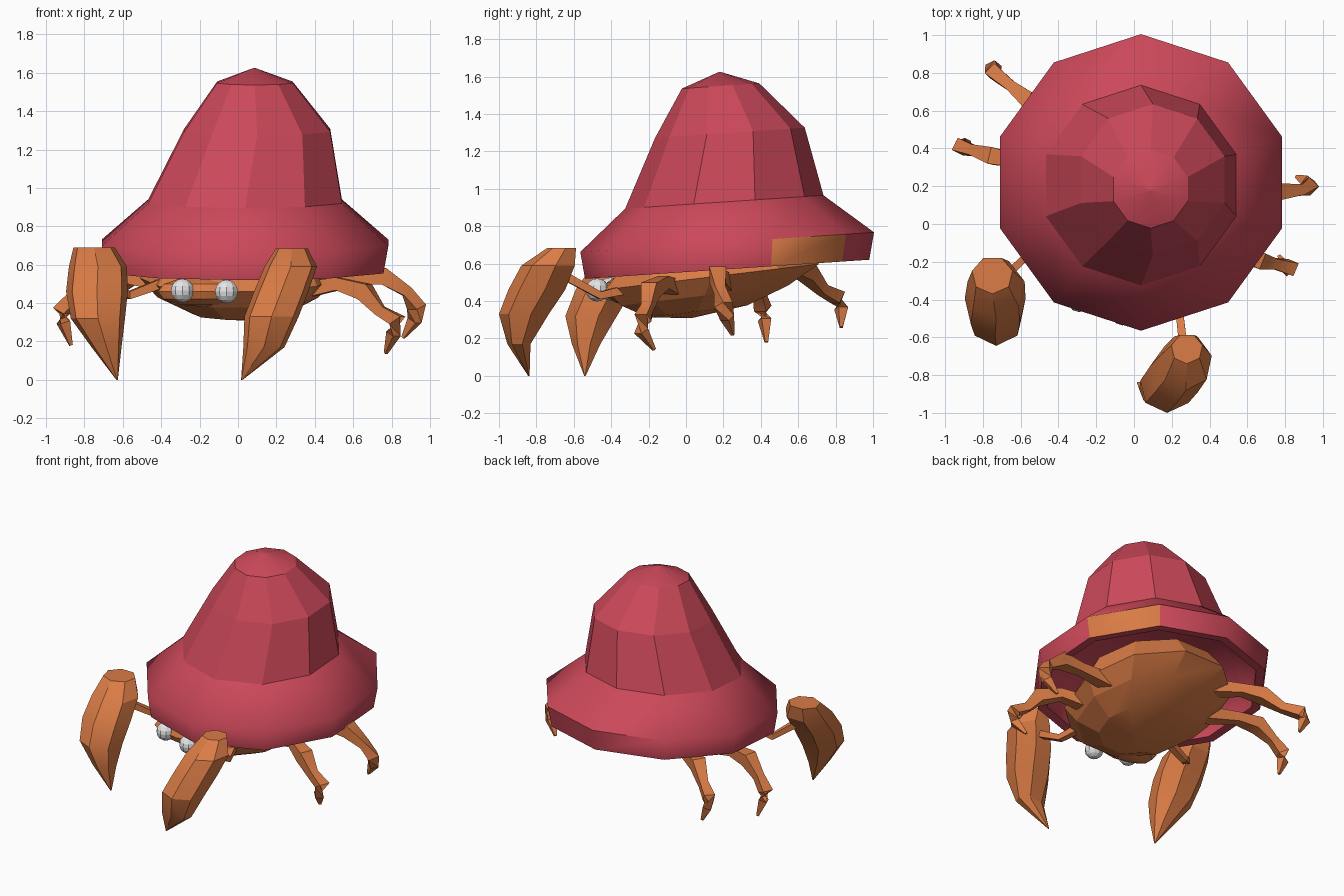
import bpy
import bmesh
from math import cos, sin, pi, radians
from mathutils import Vector

old_cube = bpy.data.objects.get("Cube")
if old_cube:
    bpy.data.objects.remove(old_cube, do_unlink=True)


def make_material(name, red, green, blue):
    material = bpy.data.materials.new(name)
    material.use_nodes = True
    material.diffuse_color = (red, green, blue, 1)
    shader = material.node_tree.nodes["Principled BSDF"]
    shader.inputs["Base Color"].default_value = (red, green, blue, 1)
    shader.inputs["Roughness"].default_value = 0.8
    return material


SHELL_RED = make_material("shell red", 0.6, 0.065, 0.1)
CRAB_ORANGE = make_material("crab orange", 0.7, 0.2, 0.06)
EYE_WHITE = make_material("eye white", 0.8, 0.8, 0.82)


def finish(name, bm, materials, smooth_angle=30):
    """Turn a bmesh into an object with outward normals and sharp edges kept."""
    bmesh.ops.recalc_face_normals(bm, faces=bm.faces)
    mesh = bpy.data.meshes.new(name)
    bm.to_mesh(mesh)
    bm.free()
    for material in materials:
        mesh.materials.append(material)
    part = bpy.data.objects.new(name, mesh)
    bpy.context.collection.objects.link(part)
    bpy.ops.object.select_all(action="DESELECT")
    part.select_set(True)
    bpy.context.view_layer.objects.active = part
    bpy.ops.object.shade_smooth_by_angle(angle=radians(smooth_angle))
    return part


def loft(bm, rings):
    """Skin a list of point rings; return one list of faces for each band."""
    loops = [[bm.verts.new(point) for point in ring] for ring in rings]
    bands = []
    for low, high in zip(loops, loops[1:]):
        count = len(low)
        bands.append([
            bm.faces.new((low[i], low[(i + 1) % count], high[(i + 1) % count], high[i]))
            for i in range(count)
        ])
    bm.faces.new(loops[0][::-1])
    bm.faces.new(loops[-1])
    return bands


def flat_ring(x, y, z, rx, ry, sides, tilt=0.0, start=0.0):
    """Horizontal polygon that rises toward the back by the tilt slope."""
    ring = []
    for i in range(sides):
        angle = start + 2 * pi * i / sides
        dy = ry * sin(angle)
        ring.append((x + rx * cos(angle), y + dy, z + tilt * dy))
    return ring


def limb(name, joints):
    """Four-sided tapering limb through (point, radius) joints."""
    points = [Vector(point) for point, _ in joints]
    rings = []
    for i, (point, (_, radius)) in enumerate(zip(points, joints)):
        ahead = points[min(i + 1, len(points) - 1)]
        behind = points[max(i - 1, 0)]
        along = (ahead - behind).normalized()
        side = along.cross(Vector((0, 0, 1))).normalized()
        up = side.cross(along)
        rings.append([point + radius * (side * a + up * b)
                      for a, b in ((1, 1), (-1, 1), (-1, -1), (1, -1))])
    bm = bmesh.new()
    loft(bm, rings)
    return finish(name, bm, [CRAB_ORANGE])


# Tilted ten-sided shell, from its hollow inside out over the rim to the peak
SHELL_SIDES = 10
shell_rings = [
    (0.04, 0.22, 0.86, 0.46),
    (0.04, 0.22, 0.70, 0.70),
    (0.035, 0.22, 0.575, 0.70),
    (0.035, 0.22, 0.57, 0.76),
    (0.037, 0.22, 0.715, 0.785),
    (0.037, 0.205, 0.93, 0.53),
    (0.10, 0.235, 1.30, 0.40),
    (0.088, 0.185, 1.55, 0.207),
    (0.085, 0.18, 1.625, 0.004),
]
bm = bmesh.new()
bands = loft(bm, [flat_ring(x, y, z, r, r, SHELL_SIDES, 0.067, pi / 10)
                  for x, y, z, r in shell_rings])
bands[3][0].material_index = 1  # the single orange rim panel
shell = finish("shell", bm, [SHELL_RED, CRAB_ORANGE], 60)
# The rolled rim is soft, the dome above it is faceted
for face in shell.data.polygons:
    if 1.0 < face.center.z < 1.5:
        face.use_smooth = False

# Rounded belly below the shell
belly_rings = [
    (0.03, 0.03, 0.31, 0.01, 0.01),
    (0.01, 0.06, 0.345, 0.25, 0.28),
    (0.0, 0.10, 0.43, 0.42, 0.47),
    (0.0, 0.14, 0.53, 0.51, 0.60),
    (0.0, 0.15, 0.70, 0.42, 0.46),
]
bm = bmesh.new()
loft(bm, [flat_ring(x, y, z, rx, ry, 10, 0.12) for x, y, z, rx, ry in belly_rings])
finish("belly", bm, [CRAB_ORANGE], 15)


def ball(name, center, scale, sides, rows, material, angle):
    bm = bmesh.new()
    bmesh.ops.create_uvsphere(bm, u_segments=sides, v_segments=rows, radius=1)
    bmesh.ops.scale(bm, vec=scale, verts=bm.verts)
    bmesh.ops.translate(bm, vec=center, verts=bm.verts)
    return finish(name, bm, [material], angle)


# Head and eyes
ball("head", (-0.18, -0.31, 0.46), (0.25, 0.13, 0.08), 10, 6, CRAB_ORANGE, 30)
for side, center in (("right", (-0.29, -0.405, 0.465)), ("left", (-0.06, -0.475, 0.46))):
    ball(side + "_eye", center, (0.062, 0.062, 0.062), 10, 8, EYE_WHITE, 15)

# Walking legs: hip, mid thigh, knee, shin, ankle, heel and pointed toe
LEG_RADII = (0.045, 0.033, 0.045, 0.028, 0.036, 0.028, 0.008)
legs = {
    "left_front_leg": ((0.3, -0.05, 0.46), (0.52, -0.12, 0.5), (0.66, -0.19, 0.46),
                       (0.74, -0.21, 0.36), (0.83, -0.23, 0.31), (0.81, -0.24, 0.24),
                       (0.77, -0.17, 0.14)),
    "left_back_leg": ((0.38, 0.2, 0.5), (0.6, 0.18, 0.53), (0.76, 0.17, 0.54),
                      (0.88, 0.18, 0.46), (0.93, 0.2, 0.38), (0.92, 0.22, 0.31),
                      (0.86, 0.25, 0.22)),
    "right_front_leg": ((-0.36, 0.28, 0.5), (-0.6, 0.33, 0.54), (-0.75, 0.36, 0.53),
                        (-0.85, 0.39, 0.44), (-0.92, 0.41, 0.36), (-0.91, 0.42, 0.3),
                        (-0.87, 0.43, 0.18)),
    "right_back_leg": ((-0.25, 0.5, 0.56), (-0.42, 0.59, 0.57), (-0.55, 0.65, 0.55),
                       (-0.65, 0.73, 0.46), (-0.75, 0.81, 0.42), (-0.75, 0.83, 0.36),
                       (-0.71, 0.83, 0.26)),
}
for name, points in legs.items():
    limb(name, list(zip(points, LEG_RADII)))

# Thin bent arms that carry the claws
arms = {
    "left_arm": ((0.15, -0.2, 0.49), (0.24, -0.46, 0.43), (0.26, -0.64, 0.53)),
    "right_arm": ((-0.3, -0.12, 0.54), (-0.57, -0.17, 0.44), (-0.68, -0.28, 0.52)),
}
for name, points in arms.items():
    limb(name, list(zip(points, (0.028, 0.02, 0.022))))

# Heavy curved claws, narrowing to a tip on the ground
claws = {
    "left_claw": ((0.28, -0.66, 0.685, 0.085, 0.08), (0.275, -0.73, 0.59, 0.14, 0.15),
                  (0.225, -0.79, 0.46, 0.145, 0.16), (0.175, -0.86, 0.33, 0.145, 0.14),
                  (0.135, -0.89, 0.17, 0.11, 0.065), (0.02, -0.84, 0.0, 0.004, 0.004)),
    "right_claw": ((-0.75, -0.27, 0.69, 0.11, 0.1), (-0.73, -0.34, 0.59, 0.155, 0.16),
                   (-0.735, -0.43, 0.46, 0.165, 0.16), (-0.73, -0.5, 0.32, 0.145, 0.145),
                   (-0.685, -0.53, 0.17, 0.08, 0.08), (-0.63, -0.54, 0.0, 0.004, 0.004)),
}
for name, rings in claws.items():
    bm = bmesh.new()
    loft(bm, [flat_ring(x, y, z, rx, ry, 7, 0, pi / 14) for x, y, z, rx, ry in rings])
    finish(name, bm, [CRAB_ORANGE], 25)
